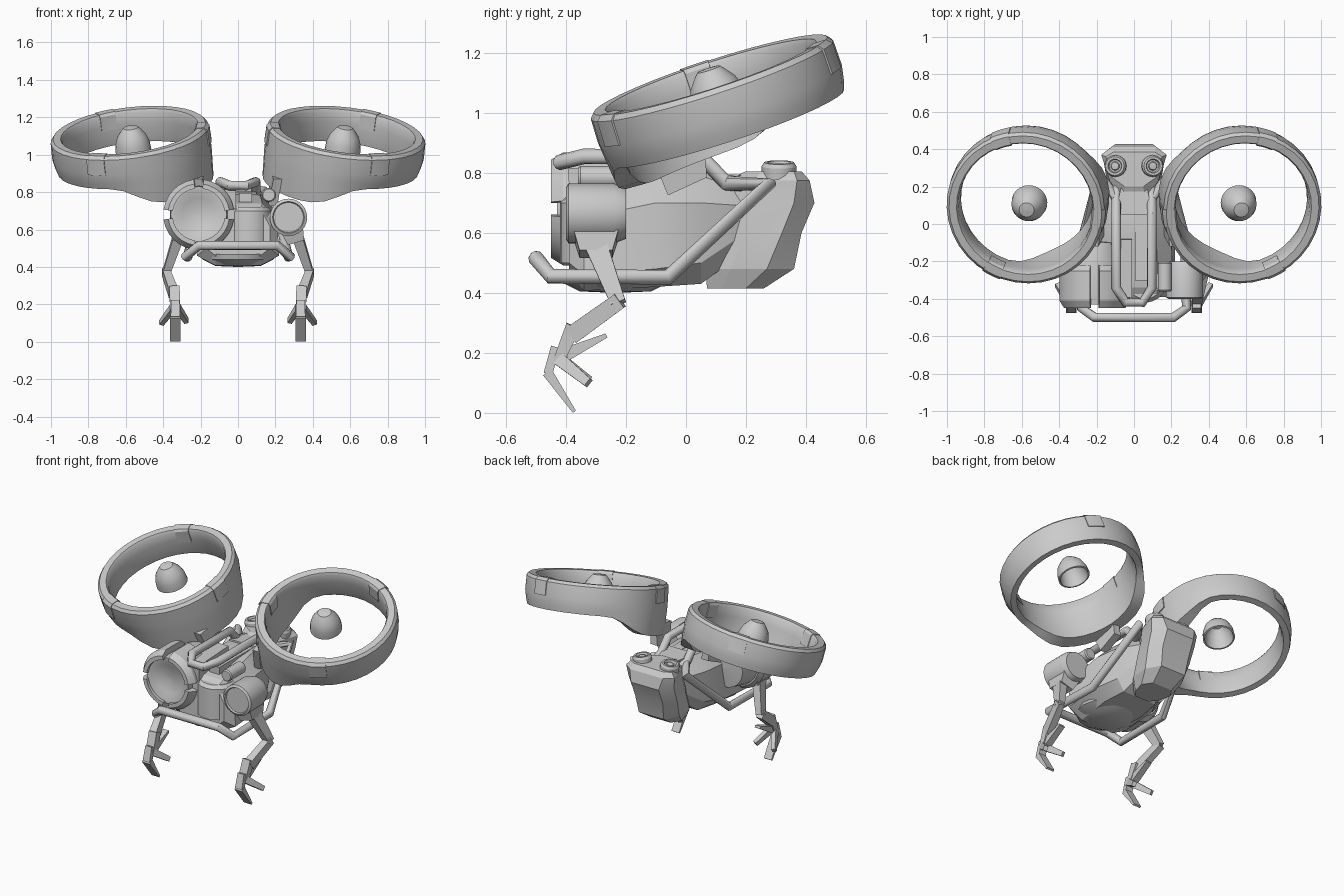
import bpy, bmesh
from math import sin, cos, pi, radians, exp
from mathutils import Vector, Matrix


def make(name, verts, faces, mat=None, smooth=30):
    me = bpy.data.meshes.new(name)
    me.from_pydata([tuple(v) for v in verts], [], faces)
    if mat is not None:
        me.transform(mat)
    bm = bmesh.new()
    bm.from_mesh(me)
    bmesh.ops.remove_doubles(bm, verts=bm.verts, dist=1e-5)
    bmesh.ops.recalc_face_normals(bm, faces=bm.faces)
    bm.to_mesh(me)
    bm.free()
    ob = bpy.data.objects.new(name, me)
    bpy.context.collection.objects.link(ob)
    if smooth:
        bpy.ops.object.select_all(action='DESELECT')
        ob.select_set(True)
        bpy.context.view_layer.objects.active = ob
        bpy.ops.object.shade_smooth_by_angle(angle=radians(smooth))
    return ob


def loft(name, rings, mat=None, smooth=30, closed=False):
    """Bridge equal rings of points; cap the ends, or join last to first."""
    n, m = len(rings[0]), len(rings)
    verts = [v for r in rings for v in r]
    faces = [(i * n + j, i * n + (j + 1) % n, (i + 1) % m * n + (j + 1) % n, (i + 1) % m * n + j)
             for i in range(m if closed else m - 1) for j in range(n)]
    if not closed:
        faces += [tuple(range(n)), tuple(range((m - 1) * n, m * n))]
    return make(name, verts, faces, mat, smooth)


def lathe(name, profile, mat, n=24):
    """Turn (radius, height) pairs round local z."""
    return loft(name, [[(r * cos(2 * pi * k / n), r * sin(2 * pi * k / n), h) for k in range(n)]
                       for r, h in profile], mat)


def beam(name, p, q, w0, d0, w1, d1):
    """Tapered box from p to q; w along x, d across."""
    p, q = Vector(p), Vector(q)
    z = (q - p).normalized()
    x = Vector((1, 0, 0))
    x = (x - z * x.dot(z)).normalized()
    y = z.cross(x)
    rings = [[c + x * w * a / 2 + y * d * b / 2 for a, b in ((-1, -1), (1, -1), (1, 1), (-1, 1))]
             for c, w, d in ((p, w0, d0), (q, w1, d1))]
    return loft(name, rings, smooth=0)


def tube(name, pts, r):
    """Round bar along a path with mitred corners."""
    pts = [Vector(p) for p in pts]
    rings, ref = [], None
    for i, p in enumerate(pts):
        a = (p - pts[i - 1]).normalized() if i else (pts[1] - p).normalized()
        b = (pts[i + 1] - p).normalized() if i < len(pts) - 1 else a
        t = (a + b).normalized()
        ref = a.orthogonal() if ref is None else ref
        ref = (ref - t * ref.dot(t)).normalized()
        side = t.cross(ref)
        rings.append([p + r * (ref * cos(k * pi / 5) + side * sin(k * pi / 5)) for k in range(10)])
    return loft(name, rings, smooth=40)


def arc_block(name, section, a0, a1, mat, n=4):
    """Sweep an (r, h) section through part of a circle."""
    return loft(name, [[(r * cos(a), r * sin(a), h) for r, h in section]
                       for a in (a0 + (a1 - a0) * k / n for k in range(n + 1))], mat)


def along_y(x, y, z):
    return Matrix.Translation((x, y, z)) @ Matrix.Rotation(-pi / 2, 4, 'X')


def drop(a):
    """Extra depth of the duct on its inboard front side."""
    d = (a % (2 * pi)) - radians(212)
    return 0.115 * exp(-(d / radians(60)) ** 6)


for s, side in ((1, 'right'), (-1, 'left')):
    flip = Matrix.Diagonal((s, 1, 1, 1))
    tilt = flip @ Matrix.Translation((0.57, 0.113, 1.03)) @ Matrix.Rotation(radians(7), 4, 'Y') \
        @ Matrix.Rotation(radians(18), 4, 'X')

    # ducted fan shroud with deeper inboard lip
    rings = []
    for k in range(36):
        a = 2 * pi * k / 36
        e = drop(a)
        sec = [(0.362, 0.085), (0.37, 0.1), (0.41, 0.102), (0.425, 0.085), (0.427, 0.0), (0.418 + e * .08, -0.05),
               (0.408 + e * .1, -0.084 - e), (0.37 - e * .3, -0.084 - e), (0.362, -0.04), (0.36, 0.03)]
        rings.append([(r * cos(a), r * sin(a), h) for r, h in sec])
    loft(side + '_duct', rings, tilt, closed=True)
    # clamp bands
    for deg in (73, -62, 188):
        arc_block(side + '_duct_clamp', [(0.354, 0.01), (0.356, 0.09), (0.366, 0.104), (0.412, 0.105), (0.43, 0.087),
                  (0.432, 0.0), (0.415, 0.0), (0.40, 0.06), (0.38, 0.06)], radians(deg - 7), radians(deg + 7), tilt)
    # hollow hub dome
    lathe(side + '_hub', [(0.004, 0.115), (0.04, 0.11), (0.07, 0.07), (0.086, -0.012), (0.096, -0.01), (0.092, 0.035),
          (0.078, 0.075), (0.055, 0.105), (0.04, 0.122), (0.004, 0.126)], Matrix.Translation((-s * .01, 0, 0)) @ tilt)
    # pylon plate
    loft(side + '_pylon', [[(s * x, y, z) for x, y, z in q] for q in (
        [(0.16, -0.06, 0.725), (0.21, -0.06, 0.725), (0.21, 0.07, 0.785), (0.16, 0.07, 0.785)],
        [(0.19, -0.12, 0.87), (0.235, -0.12, 0.87), (0.215, 0.06, 0.91), (0.175, 0.06, 0.91)])], smooth=0)

    # leg, ankle and claws
    def P(x, y, z):
        return (s * x, y, z)
    beam(side + '_hip', P(0.29, -0.30, 0.595), P(0.31, -0.30, 0.53), 0.12, 0.15, 0.09, 0.11)
    beam(side + '_thigh', P(0.32, -0.30, 0.56), P(0.385, -0.225, 0.365), 0.055, 0.075, 0.04, 0.05)
    beam(side + '_shin', P(0.387, -0.22, 0.375), P(0.345, -0.38, 0.26), 0.04, 0.055, 0.05, 0.06)
    beam(side + '_ankle', P(0.34, -0.375, 0.29), P(0.335, -0.43, 0.16), 0.055, 0.05, 0.055, 0.035)
    beam(side + '_foot_pivot', P(0.335, -0.435, 0.22), P(0.335, -0.46, 0.13), 0.045, 0.03, 0.05, 0.03)
    beam(side + '_front_claw', P(0.335, -0.462, 0.135), P(0.335, -0.372, 0.004), 0.055, 0.035, 0.055, 0.012)
    beam(side + '_spur', P(0.335, -0.40, 0.195), P(0.335, -0.265, 0.258), 0.045, 0.045, 0.04, 0.015)
    beam(side + '_outer_claw', P(0.345, -0.43, 0.185), P(0.41, -0.325, 0.10), 0.03, 0.045, 0.025, 0.03)
    beam(side + '_inner_claw', P(0.325, -0.43, 0.185), P(0.275, -0.325, 0.11), 0.03, 0.045, 0.025, 0.03)

    # eye sensors on the head
    lathe(side + '_eye', [(0.004, -0.04), (0.058, -0.04), (0.058, 0.005), (0.05, 0.018), (0.038, 0.018),
          (0.033, 0.002), (0.024, 0.002), (0.02, 0.012), (0.004, 0.014)],
          Matrix.Translation((s * 0.1, 0.31, 0.817)) @ Matrix.Rotation(radians(s * 8), 4, 'Y'), 16)


def mirrored(half):
    return half + [(-x, y, z) for x, y, z in reversed(half)]


# main hull, lofted front to back
hull = ((-0.39, [(0.12, 0.46), (0.17, 0.5), (0.17, 0.62), (0.12, 0.71)]),
        (-0.34, [(0.12, 0.407), (0.22, 0.46), (0.21, 0.65), (0.13, 0.74)]),
        (-0.10, [(0.14, 0.42), (0.22, 0.48), (0.20, 0.70), (0.12, 0.78)]),
        (0.05, [(0.12, 0.43), (0.17, 0.50), (0.18, 0.70), (0.10, 0.79)]),
        (0.20, [(0.07, 0.54), (0.10, 0.60), (0.11, 0.69), (0.06, 0.75)]))
loft('hull', [mirrored([(x, y, z) for x, z in h]) for y, h in hull], smooth=20)

# head, lofted upward
head = ((0.415, [(0.05, 0.07), (0.09, 0.12), (0.11, 0.2), (0.07, 0.26)]),
        (0.48, [(0.07, 0.065), (0.13, 0.15), (0.14, 0.27), (0.09, 0.36)]),
        (0.60, [(0.07, 0.10), (0.14, 0.20), (0.16, 0.32), (0.10, 0.385)]),
        (0.70, [(0.07, 0.12), (0.13, 0.22), (0.165, 0.36), (0.10, 0.428)]),
        (0.775, [(0.06, 0.13), (0.13, 0.23), (0.175, 0.37), (0.12, 0.412)]),
        (0.805, [(0.05, 0.2), (0.12, 0.25), (0.15, 0.36), (0.11, 0.385)]))
loft('head', [mirrored([(x, y, z) for x, y in h]) for z, h in head], smooth=15)

# belly pan and nose drum
lathe('belly_pan', [(0.004, -0.02), (0.12, -0.015), (0.19, 0.02), (0.2, 0.05), (0.004, 0.05)],
      Matrix.Translation((0, -0.235, 0.42)), 16)
lathe('nose_drum', [(0.004, 0.0), (0.12, 0.0), (0.12, 0.2), (0.1, 0.22), (0.004, 0.22)],
      Matrix.Translation((0.06, -0.30, 0.50)), 20)

# deck boxes between the pods
beam('deck_box', (-0.06, -0.39, 0.76), (-0.06, -0.08, 0.78), 0.10, 0.11, 0.10, 0.10)
beam('deck_spine', (0.04, -0.30, 0.75), (0.04, 0.12, 0.76), 0.07, 0.09, 0.07, 0.06)
beam('neck_block', (0, 0.05, 0.77), (0, 0.24, 0.76), 0.2, 0.06, 0.12, 0.06)

# large lamp pod with shroud blocks
pod = along_y(-0.21, -0.43, 0.68)
lathe('lamp_pod', [(0.004, 0.03), (0.09, 0.022), (0.13, 0.0), (0.15, 0.0), (0.155, 0.04), (0.155, 0.22),
      (0.13, 0.33), (0.004, 0.34)], pod)
for mid in (45, 135, 225, 315):
    arc_block('lamp_shroud', [(0.14, -0.02), (0.165, -0.02), (0.19, 0.02), (0.19, 0.18), (0.165, 0.21), (0.14, 0.21)],
              radians(mid - 37), radians(mid + 37), pod, 6)

# small pod, its bracket and the canister
lathe('small_pod', [(0.004, 0.01), (0.08, 0.01), (0.085, 0.0), (0.1, 0.008), (0.1, 0.16), (0.085, 0.2), (0.004, 0.2)],
      along_y(0.27, -0.4, 0.665))
beam('small_pod_bracket', (0.16, -0.28, 0.65), (0.28, -0.28, 0.66), 0.1, 0.12, 0.1, 0.12)
lathe('canister', [(0.004, 0), (0.032, 0), (0.038, 0.008), (0.038, 0.15), (0.032, 0.158), (0.004, 0.158)],
      along_y(0.165, -0.36, 0.785), 16)

# handle loop over the deck
half = [(0.09, 0.22, 0.755), (0.095, 0.13, 0.77), (0.095, 0.05, 0.855), (0.095, -0.34, 0.855), (0.045, -0.42, 0.835)]
tube('handle', half + [(-x, y, z) for x, y, z in reversed(half)], 0.026)
# bumper rail round the hull and up to the head
half = [(0.09, 0.13, 0.765), (0.19, 0.275, 0.762), (0.27, -0.06, 0.452), (0.28, -0.45, 0.455), (0.21, -0.5, 0.515)]
tube('bumper_rail', half + [(-x, y, z) for x, y, z in reversed(half)], 0.026)
